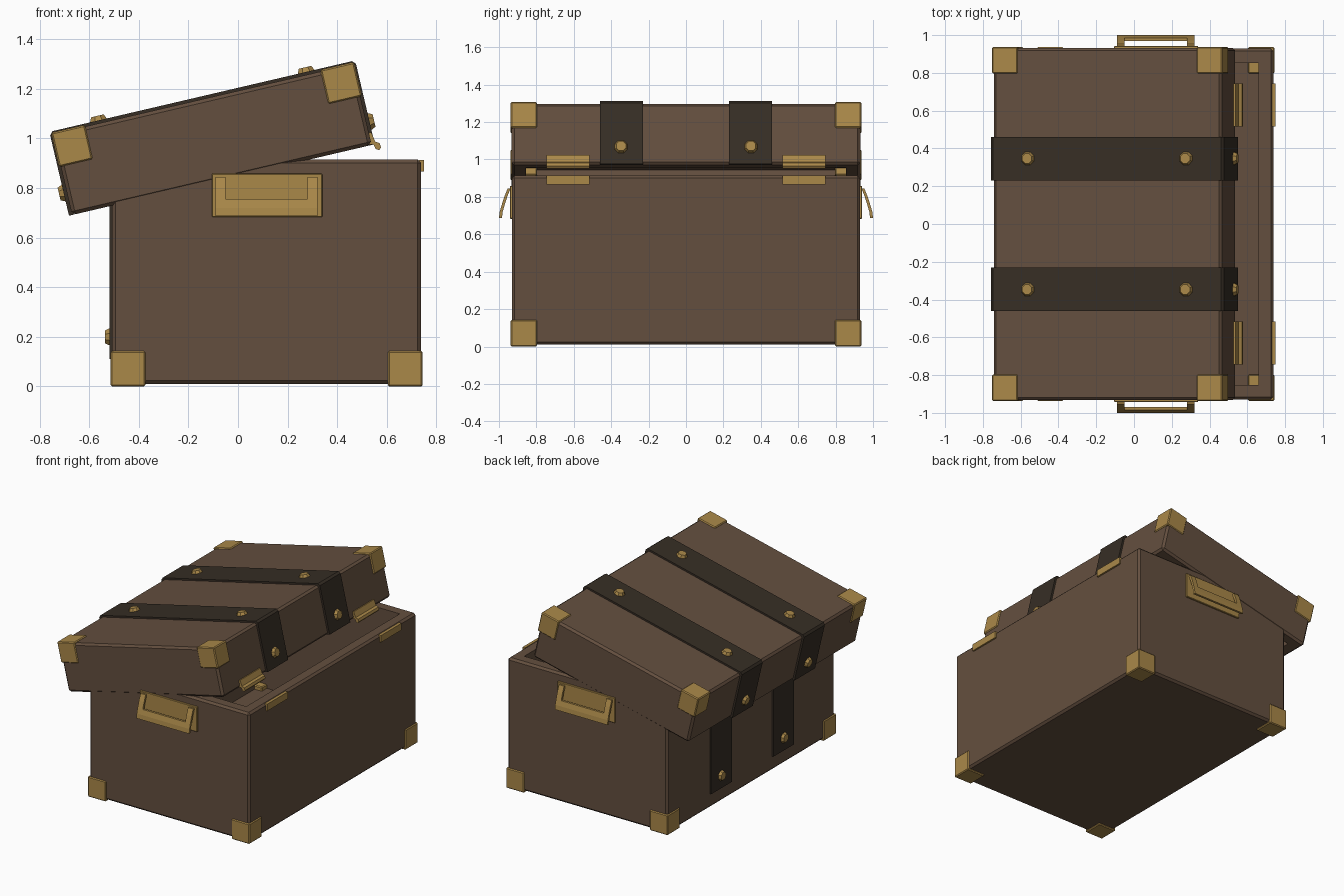
import bpy, bmesh, math
from mathutils import Matrix, Vector

if "Cube" in bpy.data.objects:
    bpy.data.objects.remove(bpy.data.objects["Cube"])


def material(name, rgb):
    m = bpy.data.materials.new(name)
    m.diffuse_color = (*rgb, 1)
    m.use_nodes = True
    m.node_tree.nodes["Principled BSDF"].inputs["Base Color"].default_value = m.diffuse_color
    return m


LEATHER = material("brown_leather", (0.127, 0.078, 0.049))
STRAP = material("dark_strap", (0.037, 0.027, 0.018))
BRASS = material("brass", (0.40, 0.246, 0.066))

# The open lid sits tilted on the base
LID = Matrix.Translation((-0.065, 0, 0.8325)) @ Matrix.Rotation(-math.radians(13.15), 4, 'Y')
FLAT = Matrix.Identity(4)


def finish(bm, name, mat, frame=FLAT, bevel=0.0):
    bmesh.ops.recalc_face_normals(bm, faces=bm.faces)
    if bevel:
        bmesh.ops.bevel(bm, geom=list(bm.edges), offset=bevel, segments=1,
                        affect='EDGES', profile=0.5)
    bm.transform(frame)
    mesh = bpy.data.meshes.new(name)
    bm.to_mesh(mesh)
    bm.free()
    mesh.materials.append(mat)
    ob = bpy.data.objects.new(name, mesh)
    bpy.context.collection.objects.link(ob)
    return ob


def cube(lo, hi):
    bm = bmesh.new()
    bmesh.ops.create_cube(bm, size=1)
    lo, hi = Vector(lo), Vector(hi)
    bm.transform(Matrix.Translation((lo + hi) / 2) @ Matrix.Diagonal((*(hi - lo), 1)))
    return bm


def box(name, mat, lo, hi, frame=FLAT, bevel=0.0):
    return finish(cube(lo, hi), name, mat, frame, bevel)


def hollow_box(name, lo, hi, open_up, depth, frame=FLAT):
    """Box with a rim 0.1 wide around a cavity in its top or bottom."""
    bm = cube(lo, hi)
    bmesh.ops.bevel(bm, geom=list(bm.edges), offset=0.014, segments=1,
                    affect='EDGES', profile=0.5)
    bm.normal_update()
    sign = 1 if open_up else -1
    face = max(bm.faces, key=lambda f: f.normal.z * sign)
    bmesh.ops.inset_region(bm, faces=[face], thickness=0.09)
    inner = bmesh.ops.extrude_discrete_faces(bm, faces=[face])["faces"][0]
    bmesh.ops.translate(bm, verts=inner.verts, vec=(0, 0, -sign * depth))
    return finish(bm, name, LEATHER, frame)


def extrude(name, mat, profile, along, start, end, frame=FLAT):
    """Extrude a profile along 'x' (points y,z) or 'y' (points x,z)."""
    bm = bmesh.new()
    place = (lambda p, t: (t, p[0], p[1])) if along == 'x' else (lambda p, t: (p[0], t, p[1]))
    a = [bm.verts.new(place(p, start)) for p in profile]
    b = [bm.verts.new(place(p, end)) for p in profile]
    bm.faces.new(a)
    bm.faces.new(b)
    for i in range(len(a)):
        j = (i + 1) % len(a)
        bm.faces.new((a[i], a[j], b[j], b[i]))
    return finish(bm, name, mat, frame)


def rivet(pos, normal, frame=FLAT):
    bm = bmesh.new()
    bmesh.ops.create_cone(bm, cap_ends=True, segments=8, radius1=0.038, radius2=0.028, depth=0.02)
    turn = Vector((0, 0, 1)).rotation_difference(Vector(normal)).to_matrix().to_4x4()
    bm.transform(Matrix.Translation(pos) @ turn @ Matrix.Rotation(math.pi / 8, 4, 'Z'))
    finish(bm, "rivet", BRASS, frame)


# Base and lid shells
hollow_box("base", (-0.507, -0.93, 0.01), (0.738, 0.93, 0.915), True, 0.8)
hollow_box("lid", (-0.62, -0.932, 0), (0.62, 0.932, 0.335), False, 0.24, LID)

# Brass corner caps
for sy in (-1, 1):
    y0, y1 = sorted((sy * 0.797, sy * 0.937))
    for x0, x1 in ((-0.513, -0.373), (0.604, 0.744)):
        box("base_corner", BRASS, (x0, y0, 0), (x1, y1, 0.143), bevel=0.006)
    for x0, x1 in ((-0.627, -0.487), (0.487, 0.627)):
        box("lid_corner", BRASS, (x0, y0, 0.2), (x1, y1, 0.342), LID, 0.006)

for sy in (-1, 1):
    # Strap folded over the lid
    y0, y1 = sorted((sy * 0.23, sy * 0.46))
    band = [(0.61, 0), (0.633, 0), (0.633, 0.333), (0.62, 0.347), (-0.62, 0.347),
            (-0.633, 0.333), (-0.633, 0), (-0.61, 0), (-0.61, 0.325), (0.61, 0.325)]
    extrude("lid_strap", STRAP, band, 'y', y0, y1, LID)
    # Strap down the hinge side of the base
    box("base_strap", STRAP, (-0.518, y0, 0.11), (-0.50, y1, 0.9))
    # Rivets
    y = sy * 0.347
    for x in (-0.43, 0.43):
        rivet((x, y, 0.356), (0, 0, 1), LID)
    for s in (-1, 1):
        rivet((s * 0.642, y, 0.094), (s, 0, 0), LID)
    rivet((-0.526, y, 0.2), (-1, 0, 0))

    # Clasps: lid plate with hook, and catch plate on the base
    y0, y1 = sorted((sy * 0.517, sy * 0.745))
    hook = [(0.61, 0.05), (0.63, 0.05), (0.637, 0.01), (0.653, 0.0), (0.655, -0.018),
            (0.645, -0.027), (0.633, -0.02), (0.628, 0.0), (0.61, 0.004)]
    extrude("lid_clasp", BRASS, hook, 'y', y0, y1, LID)
    box("base_catch", BRASS, (0.73, y0, 0.866), (0.75, y1, 0.914))

    # Side handle: backplate, two curved legs and a grip
    y0, y1 = sorted((sy * 0.92, sy * 0.942))
    box("handle_plate", BRASS, (-0.105, y0, 0.683), (0.34, y1, 0.858), bevel=0.003)
    arc = [(0.938, 0.845), (0.956, 0.80), (0.97, 0.755), (0.98, 0.72), (0.984, 0.688)]

    def curved(points):
        outer = [(y + 0.016, z) for y, z in reversed(points)]
        return [(sy * y, z) for y, z in points + outer]

    for x0, x1 in ((-0.09, -0.05), (0.28, 0.32)):
        extrude("handle_leg", BRASS, curved(arc), 'x', x0, x1)
    extrude("handle_grip", BRASS, curved(arc[2:]), 'x', -0.05, 0.28)
